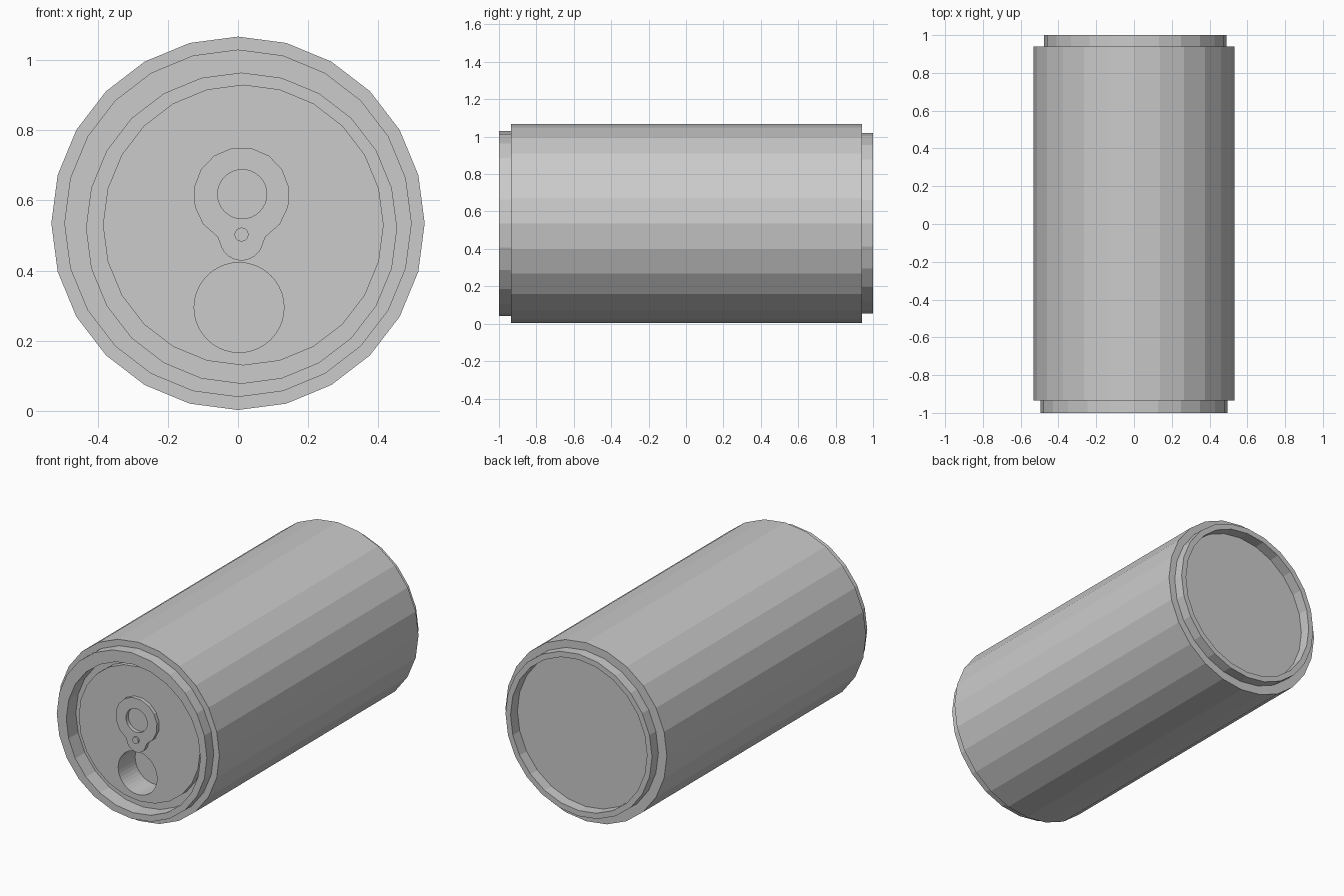
import bpy, bmesh, math

if "Cube" in bpy.data.objects:
    bpy.data.objects.remove(bpy.data.objects["Cube"])

metal = bpy.data.materials.new("grey metal")
metal.diffuse_color = (0.6, 0.6, 0.6, 1)
metal.use_nodes = True
metal.node_tree.nodes["Principled BSDF"].inputs["Base Color"].default_value = metal.diffuse_color


def circle(cx, cz, r, n, start=0.0, end=360.0):
    """Points in the xz plane; angle 0 is up. A full turn is left open."""
    full = end - start >= 360
    steps = n if full else n - 1
    return [(cx + r * math.sin(math.radians(start + (end - start) * i / steps)),
             cz + r * math.cos(math.radians(start + (end - start) * i / steps)))
            for i in range(n)]


def solid(name, rings):
    """Closed solid skinned through (y, outline) rings, capped at both ends."""
    bm = bmesh.new()
    loops = [[bm.verts.new((x, y, z)) for x, z in pts] for y, pts in rings]
    n = len(loops[0])
    for a, b in zip(loops, loops[1:]):
        for i in range(n):
            j = (i + 1) % n
            bm.faces.new((a[i], a[j], b[j], b[i]))
    bm.faces.new(loops[0])
    bm.faces.new(loops[-1])
    bmesh.ops.recalc_face_normals(bm, faces=bm.faces)
    me = bpy.data.meshes.new(name)
    bm.to_mesh(me)
    bm.free()
    me.materials.append(metal)
    ob = bpy.data.objects.new(name, me)
    bpy.context.collection.objects.link(ob)
    return ob


def cut(ob, pts, y0, y1):
    """Cut a straight hole with the given outline, then drop the cutter."""
    cutter = solid("cutter", [(y0, pts), (y1, pts)])
    cutter.hide_render = True
    mod = ob.modifiers.new("hole", 'BOOLEAN')
    mod.operation = 'DIFFERENCE'
    mod.solver = 'EXACT'
    mod.object = cutter
    bpy.context.view_layer.objects.active = ob
    bpy.ops.object.modifier_apply(modifier=mod.name)
    bpy.data.objects.remove(cutter)


# Can: lid panel, groove, front rim, wall, back rim, recessed base
profile = [  # y, radius, centre x, centre z
    (-0.95, 0.40, 0.015, 0.53), (-0.91, 0.40, 0.015, 0.53),
    (-0.91, 0.442, 0.01, 0.521), (-1.0, 0.442, 0.01, 0.521),
    (-1.0, 0.495, 0, 0.535), (-0.935, 0.495, 0, 0.535),
    (-0.935, 0.532, 0, 0.535), (0.94, 0.532, 0, 0.535),
    (0.94, 0.483, 0.007, 0.537), (1.0, 0.483, 0.007, 0.537),
    (1.0, 0.45, 0.007, 0.537), (0.935, 0.45, 0.007, 0.537),
]
can = solid("can_body", [(y, circle(cx, cz, r, 24)) for y, r, cx, cz in profile])

# Drinking opening
cut(can, circle(0.003, 0.295, 0.128, 40), -1.1, -0.79)

# Pull tab: keyhole outline with a finger hole
outline = circle(0.01, 0.615, 0.137, 14, -150, 150) + circle(0.01, 0.492, 0.063, 12, 100, 260)
tab = solid("pull_tab", [(-0.972, outline), (-0.945, outline)])
cut(tab, circle(0.012, 0.618, 0.07, 32), -1.1, -0.9)

# Rivet
rivet = circle(0.01, 0.503, 0.02, 16)
solid("rivet", [(-0.982, rivet), (-0.96, rivet)])
